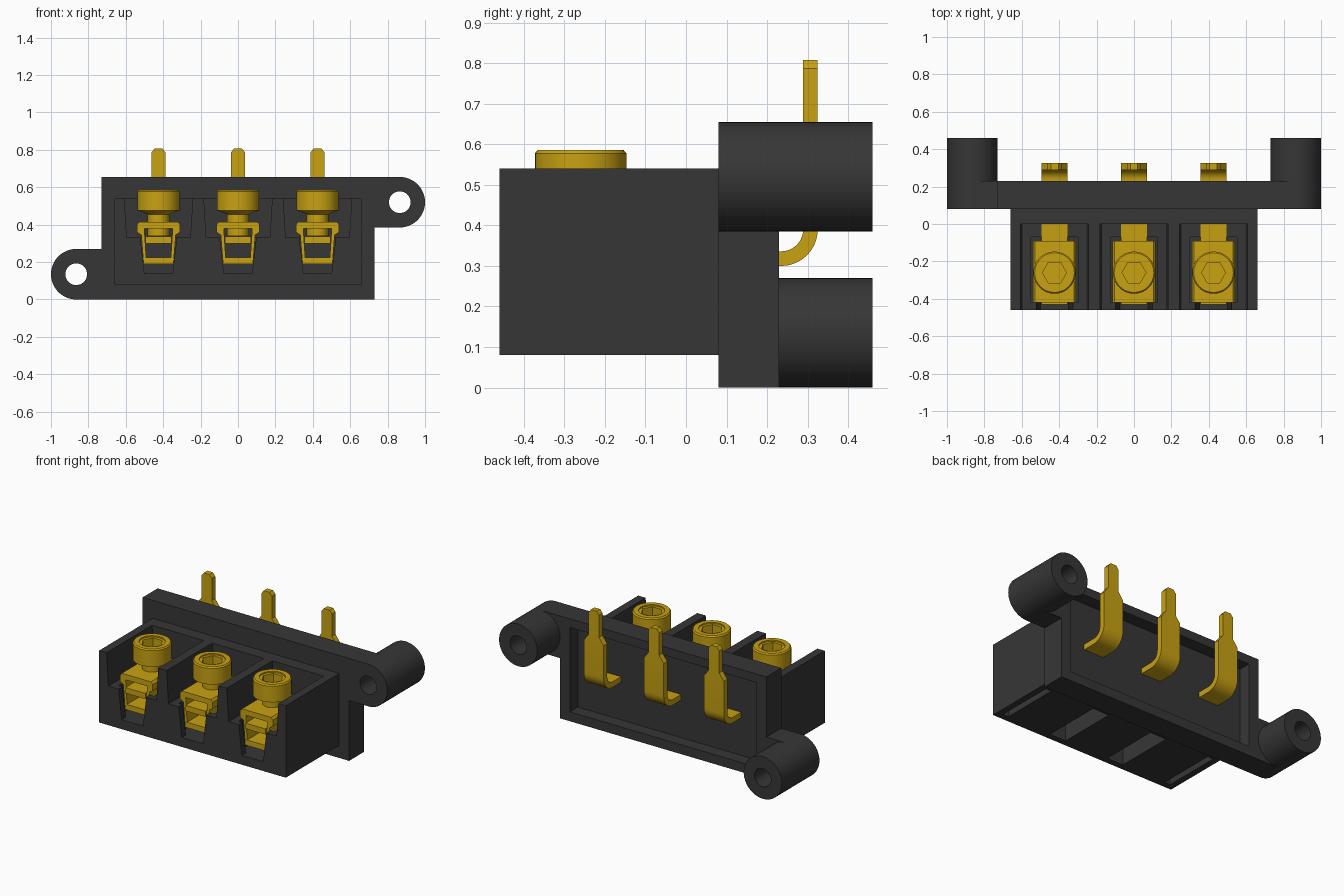
import bpy, bmesh, math
from mathutils import Vector

cube = bpy.data.objects.get("Cube")
if cube:
    bpy.data.objects.remove(cube)


def material(name, color, metallic=0.0):
    m = bpy.data.materials.new(name)
    m.use_nodes = True
    m.diffuse_color = color
    m.node_tree.nodes["Principled BSDF"].inputs["Base Color"].default_value = color
    return m


plastic = material("dark grey plastic", (0.037, 0.037, 0.037, 1))
brass = material("brass", (0.58, 0.36, 0.006, 1))


def prism(name, points, axis, lo, hi, mat):
    """Extrude a flat outline along an axis; points use the other two axes in order."""
    def place(p, t):
        return Vector({"x": (t, p[0], p[1]), "y": (p[0], t, p[1]), "z": (p[0], p[1], t)}[axis])
    bm = bmesh.new()
    face = bm.faces.new([bm.verts.new(place(p, lo)) for p in points])
    new = bmesh.ops.extrude_face_region(bm, geom=[face])["geom"]
    shift = place((0, 0), hi - lo)
    bmesh.ops.translate(bm, vec=shift, verts=[v for v in new if isinstance(v, bmesh.types.BMVert)])
    bmesh.ops.recalc_face_normals(bm, faces=bm.faces)
    mesh = bpy.data.meshes.new(name)
    bm.to_mesh(mesh)
    bm.free()
    ob = bpy.data.objects.new(name, mesh)
    mesh.materials.append(mat)
    bpy.context.collection.objects.link(ob)
    return ob


def rect(x0, x1, z0, z1):
    return [(x0, z0), (x1, z0), (x1, z1), (x0, z1)]


def trapezoid(x, half_low, half_high, z0, z1):
    return [(x - half_low, z0), (x + half_low, z0), (x + half_high, z1), (x - half_high, z1)]


def arc(cx, cz, r, start, end, n):
    angles = [math.radians(start + (end - start) * i / n) for i in range(n + 1)]
    return [(cx + r * math.cos(a), cz + r * math.sin(a)) for a in angles]


def circle(cx, cz, r, n):
    return arc(cx, cz, r, 0, 360, n)[:-1]


def activate(ob):
    bpy.ops.object.select_all(action="DESELECT")
    ob.select_set(True)
    bpy.context.view_layer.objects.active = ob


def cut(ob, *cutters):
    activate(ob)
    for c in cutters:
        mod = ob.modifiers.new("cut", "BOOLEAN")
        mod.operation = "DIFFERENCE"
        mod.solver = "EXACT"
        mod.object = c
        bpy.ops.object.modifier_apply(modifier=mod.name)
        bpy.data.objects.remove(c)


def smooth(ob):
    activate(ob)
    bpy.ops.object.shade_smooth_by_angle(angle=math.radians(30))


EAR_X, EAR_R, HOLE_R = 0.865, 0.135, 0.058
EARS = {"left": (EAR_X, 0.52), "right": (-EAR_X, 0.135)}
POLES = (-0.425, 0, 0.425)


def hole(side, y0, y1):
    return prism("hole", circle(*EARS[side], HOLE_R, 32), "y", y0, y1, plastic)


# Mounting flange with two diagonal ears and a shallow rear recess
outline = ([(-0.73, 0.655), (-0.73, 0.27)] + arc(*EARS["right"], EAR_R, 90, 270, 24)
           + [(0.73, 0), (0.73, 0.385)] + arc(*EARS["left"], EAR_R, -90, 90, 24))
flange = prism("mounting_flange", outline, "y", 0.08, 0.23, plastic)
cut(flange, hole("left", 0, 0.3), hole("right", 0, 0.3),
    prism("recess", rect(-0.66, 0.66, 0.06, 0.6), "y", 0.15, 0.3, plastic))
smooth(flange)

# Round bosses behind the ears
for side, (x, z) in EARS.items():
    boss = prism(side + "_mounting_boss", circle(x, z, EAR_R, 48), "y", 0.23, 0.46, plastic)
    cut(boss, hole(side, 0.1, 0.6))
    smooth(boss)

# Terminal block: open compartments, clamp wells, front slots
block = prism("terminal_block", rect(-0.66, 0.66, 0.08, 0.54), "y", -0.46, 0.08, plastic)
for x in POLES:
    cut(block,
        prism("compartment", trapezoid(x, 0.17, 0.184, 0.33, 0.56), "y", -0.5, 0, plastic),
        prism("well", rect(x - 0.125, x + 0.125, 0.14, 0.4), "y", -0.42, -0.07, plastic),
        prism("slot", trapezoid(x, 0.075, 0.1, 0.14, 0.35), "y", -0.5, -0.3, plastic))
# Hollow cores under the walls
for x0, x1 in ((-0.62, -0.58), (-0.27, -0.155), (0.155, 0.27), (0.58, 0.62)):
    cut(block, prism("core", rect(x0, x1, -0.42, -0.04), "z", 0, 0.28, plastic))


def screw(name, x, y):
    """Socket head screw turned from a half profile."""
    profile = [(0, 0.34), (0.058, 0.34), (0.058, 0.455), (0.09, 0.47), (0.113, 0.475),
               (0.113, 0.578), (0.106, 0.586), (0, 0.586)]
    bm = bmesh.new()
    verts = [bm.verts.new((r, 0, z)) for r, z in profile]
    edges = [bm.edges.new(pair) for pair in zip(verts, verts[1:])]
    bmesh.ops.spin(bm, geom=verts + edges, cent=(0, 0, 0), axis=(0, 0, 1),
                   angle=math.tau, steps=32, use_duplicate=False)
    bmesh.ops.remove_doubles(bm, verts=bm.verts, dist=0.0005)
    bmesh.ops.recalc_face_normals(bm, faces=bm.faces)
    bmesh.ops.translate(bm, vec=(x, y, 0), verts=bm.verts)
    mesh = bpy.data.meshes.new(name)
    bm.to_mesh(mesh)
    bm.free()
    mesh.materials.append(brass)
    ob = bpy.data.objects.new(name, mesh)
    bpy.context.collection.objects.link(ob)
    cut(ob, prism("rim", circle(x, y, 0.076, 32), "z", 0.578, 0.65, brass),
        prism("socket", circle(x, y, 0.064, 6), "z", 0.52, 0.65, brass))
    smooth(ob)


for i, x in enumerate(POLES, 1):
    # Wire clamp: a tube with shoulders at the top and a stepped window
    half = [(0.08, 0.19), (0.092, 0.345), (0.115, 0.36), (0.115, 0.4), (0.103, 0.415)]
    clamp = prism(f"clamp_{i}", [(x + h, z) for h, z in half]
                  + [(x - h, z) for h, z in reversed(half)], "y", -0.42, -0.09, brass)
    cut(clamp, prism("window", trapezoid(x, 0.066, 0.076, 0.225, 0.38), "y", -0.5, 0, brass))

    # Contact strip bent upward behind the flange
    bend = (0.235, 0.39)
    side = ([(-0.43, 0.3)] + arc(*bend, 0.09, -90, 0, 10) + [(0.325, 0.6), (0.289, 0.6)]
            + arc(*bend, 0.054, 0, -90, 10) + [(-0.43, 0.336)])
    smooth(prism(f"contact_strip_{i}", side, "x", x - 0.07, x + 0.07, brass))

    # Narrow solder pin with shoulders and a chamfered tip
    half = [(0.07, 0.6), (0.037, 0.645), (0.037, 0.787), (0.02, 0.808)]
    prism(f"solder_pin_{i}", [(x + h, z) for h, z in half]
          + [(x - h, z) for h, z in reversed(half)], "y", 0.289, 0.325, brass)

    screw(f"clamp_screw_{i}", x, -0.26)
